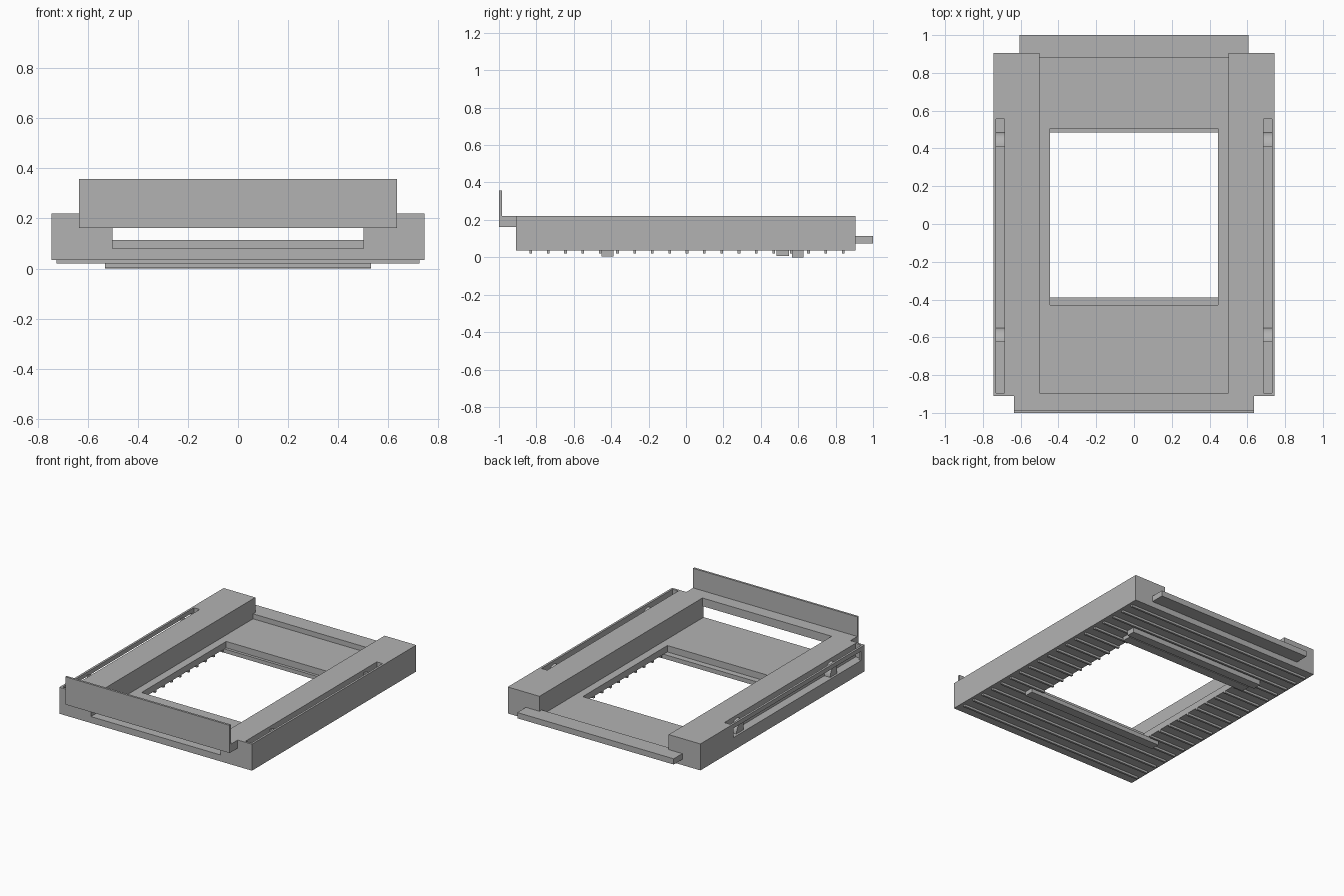
import bpy, bmesh, math

cube = bpy.data.objects.get("Cube")
if cube:
    bpy.data.objects.remove(cube, do_unlink=True)

grey = bpy.data.materials.new("plain grey")
grey.use_nodes = True
COLOUR = (0.45, 0.45, 0.45, 1)
grey.diffuse_color = COLOUR
grey.node_tree.nodes["Principled BSDF"].inputs["Base Color"].default_value = COLOUR


def finish(name, bm):
    bmesh.ops.recalc_face_normals(bm, faces=bm.faces)
    mesh = bpy.data.meshes.new(name)
    bm.to_mesh(mesh)
    bm.free()
    mesh.materials.append(grey)
    obj = bpy.data.objects.new(name, mesh)
    bpy.context.collection.objects.link(obj)
    return obj


def box(name, x, y, z):
    """Box from (low, high) pairs on each axis."""
    bm = bmesh.new()
    bmesh.ops.create_cube(bm, size=1)
    for v in bm.verts:
        v.co = [lo + (c + 0.5) * (hi - lo) for c, (lo, hi) in zip(v.co, (x, y, z))]
    return finish(name, bm)


def prism(name, profile, x0, x1):
    """Extrude a (y, z) profile along x."""
    bm = bmesh.new()
    face = bm.faces.new([bm.verts.new((x0, y, z)) for y, z in profile])
    out = bmesh.ops.extrude_face_region(bm, geom=[face])
    moved = [g for g in out["geom"] if isinstance(g, bmesh.types.BMVert)]
    bmesh.ops.translate(bm, verts=moved, vec=(x1 - x0, 0, 0))
    return finish(name, bm)


def cut(target, cutter):
    cutter.hide_render = True
    mod = target.modifiers.new("cut", "BOOLEAN")
    mod.operation = "DIFFERENCE"
    mod.solver = "EXACT"
    mod.object = cutter
    bpy.context.view_layer.objects.active = target
    bpy.ops.object.modifier_apply(modifier=mod.name)
    bpy.data.objects.remove(cutter, do_unlink=True)


def mirrored(side, lo, hi):
    return tuple(sorted((side * lo, side * hi)))


BOTTOM, FLOOR, TOP = 0.035, 0.08, 0.22
WIN_X, WIN_Y = 0.445, (-0.43, 0.505)
SLOT_Y, SLOT_Z = (-0.895, 0.555), 0.125

# Floor plate with its central window
plate = box("floor_plate", (-0.5, 0.5), (-0.91, 0.905), (BOTTOM, FLOOR))
cut(plate, box("window_cutter", (-WIN_X, WIN_X), WIN_Y, (0, 0.2)))

# Side beams with a long slot and two rounded catches in each
for side, label in ((1, "left"), (-1, "right")):
    beam = box(label + "_beam", mirrored(side, 0.5, 0.745), (-0.91, 0.905), (BOTTOM, TOP))
    cut(beam, box("slot_cutter", mirrored(side, 0.685, 0.73), SLOT_Y, (SLOT_Z, 0.3)))
    if side < 0:
        cut(beam, box("side_cutter", (-0.8, -0.71), (-0.87, 0.54), (SLOT_Z, 0.19)))
    for y in (0.41, -0.625):
        arc = [(y + 0.075 * math.sin(a), SLOT_Z + 0.075 * math.cos(a))
               for a in (i * math.pi / 24 for i in range(13))]
        catch = prism(label + "_catch", [(y, SLOT_Z)] + arc, side * 0.685, side * 0.73)
        bpy.ops.object.select_all(action="DESELECT")
        catch.select_set(True)
        bpy.context.view_layer.objects.active = catch
        bpy.ops.object.shade_smooth_by_angle()

# Front crossbar with upright lip, and the rear tongue
prism("front_crossbar", [(-1, 0.163), (-0.91, 0.163), (-0.91, TOP), (-0.985, TOP),
                         (-0.985, 0.357), (-1, 0.357)], -0.635, 0.635)
box("crossbar_inner_edge", (-0.5, 0.5), (-0.91, -0.895), (0.163, TOP))
box("rear_tongue", (-0.605, 0.605), (0.88, 1.0), (0.075, 0.115))

# Underside ribs, split where they meet the window
for i in range(19):
    y = -0.83 + i * 0.0928
    span = (y - 0.007, y + 0.007)
    if WIN_Y[0] < y < WIN_Y[1]:
        parts = ((-0.725, -WIN_X), (WIN_X, 0.725))
    else:
        parts = ((-0.725, 0.725),)
    for x in parts:
        box("underside_rib", x, span, (0.02, BOTTOM))

# Underside cross rails, two of which form ledges in the window
box("front_rail", (-0.53, 0.53), (-0.452, -0.388), (0.005, BOTTOM))
box("middle_rail", (-0.5, 0.5), (0.485, 0.55), (0.008, BOTTOM))
box("rear_rail", (-0.53, 0.53), (0.567, 0.627), (0, BOTTOM))
